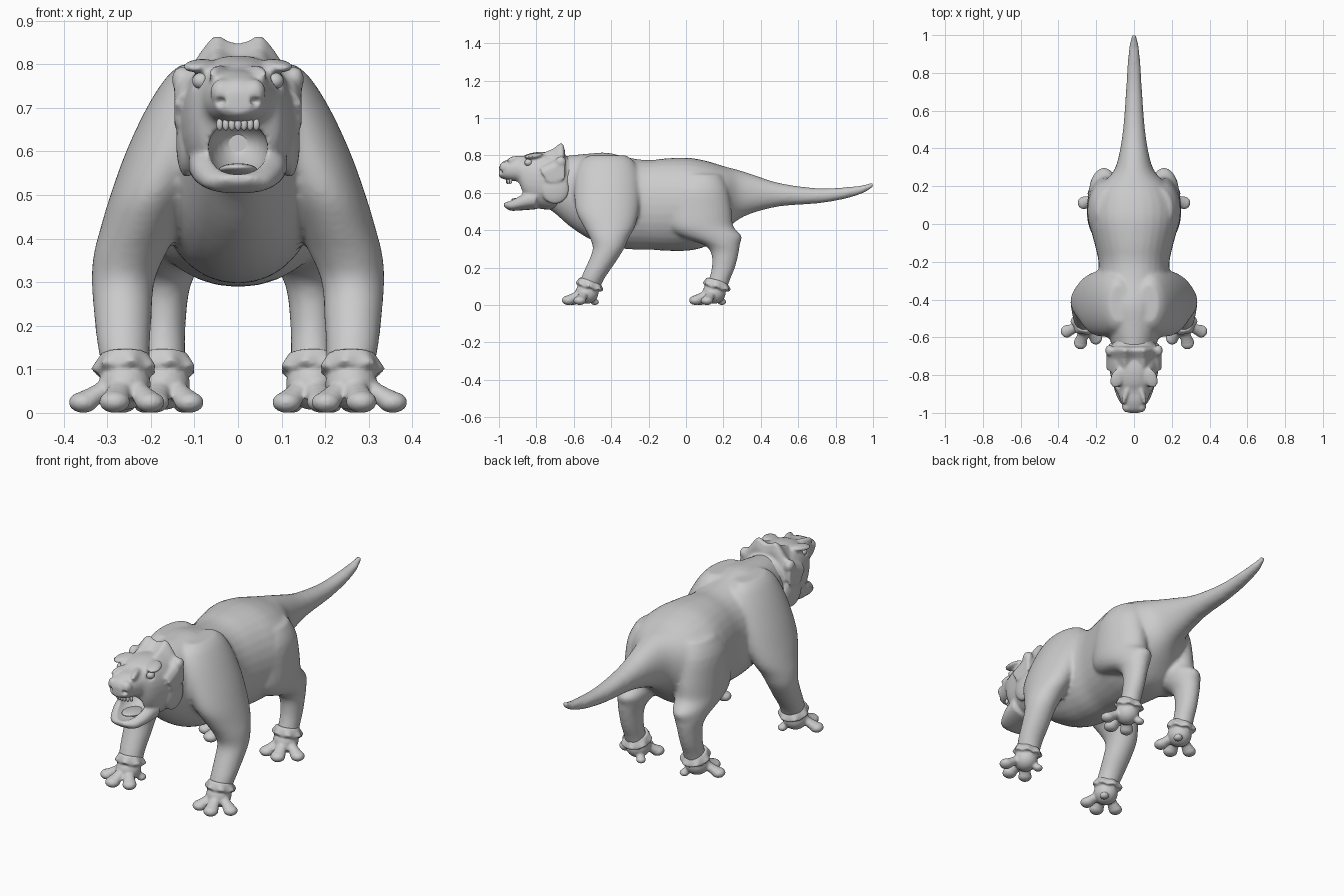
import bpy, bmesh, math
from mathutils import Matrix, Vector

if "Cube" in bpy.data.objects:
    bpy.data.objects.remove(bpy.data.objects["Cube"])


def resample(table, n):
    """Smooth Catmull-Rom subdivision of a table of section values."""
    out = []
    for i in range(len(table) - 1):
        p = [table[max(i - 1, 0)], table[i], table[i + 1], table[min(i + 2, len(table) - 1)]]
        for k in range(n):
            t = k / n
            out.append([0.5 * (2 * b + (c - a) * t + (2 * a - 5 * b + 4 * c - d) * t * t
                               + (3 * b - a - 3 * c + d) * t ** 3) for a, b, c, d in zip(*p)])
    return out + [list(table[-1])]


def loft(bm, rings):
    vs = [[bm.verts.new(p) for p in r] for r in rings]
    n = len(vs[0])
    for a, b in zip(vs, vs[1:]):
        for j in range(n):
            bm.faces.new((a[j], a[(j + 1) % n], b[(j + 1) % n], b[j]))
    bm.faces.new(vs[0][::-1])
    bm.faces.new(vs[-1])


def oval(n=32, e=2.0):
    """Unit superellipse."""
    pts = []
    for i in range(n):
        c, s = math.cos(2 * math.pi * i / n), math.sin(2 * math.pi * i / n)
        pts.append((math.copysign(abs(c) ** (2 / e), c), math.copysign(abs(s) ** (2 / e), s)))
    return pts


def loft_y(bm, table, e=2.0):
    """Sections along y: (y, half width, z bottom, z top)."""
    loft(bm, [[(w * c, y, (lo + hi) / 2 + (hi - lo) / 2 * s) for c, s in oval(e=e)]
              for y, w, lo, hi in resample(table, 3)])


def loft_z(bm, table, side):
    """Sections along z: (z, centre x, centre y, radius x, radius y)."""
    loft(bm, [[(side * (cx + rx * c), cy + ry * s, z) for c, s in oval()]
              for z, cx, cy, rx, ry in resample(table, 3)])


def ball(bm, loc, rad, rot=0.0, tilt=0.0):
    m = (Matrix.Translation(loc) @ Matrix.Rotation(rot, 4, 'Z') @ Matrix.Rotation(tilt, 4, 'X')
         @ Matrix.Diagonal((*rad, 1)))
    bmesh.ops.create_uvsphere(bm, u_segments=24, v_segments=14, radius=1, matrix=m)


def make(name, bm):
    bmesh.ops.recalc_face_normals(bm, faces=bm.faces)
    me = bpy.data.meshes.new(name)
    bm.to_mesh(me)
    bm.free()
    for p in me.polygons:
        p.use_smooth = True
    ob = bpy.data.objects.new(name, me)
    bpy.context.collection.objects.link(ob)
    return ob


def fuse(ob, voxel, smooth, cutter=None):
    """Weld overlapping parts into one skin, optionally carve, then relax."""
    def remesh():
        m = ob.modifiers.new("weld", 'REMESH')
        m.mode, m.voxel_size, m.use_smooth_shade = 'VOXEL', voxel, True
    remesh()
    if cutter:
        cutter.hide_render = True
        b = ob.modifiers.new("carve", 'BOOLEAN')
        b.operation, b.object = 'DIFFERENCE', cutter
        remesh()
    s = ob.modifiers.new("relax", 'SMOOTH')
    s.factor, s.iterations = 0.5, smooth
    dg = bpy.context.evaluated_depsgraph_get()
    me = bpy.data.meshes.new_from_object(ob.evaluated_get(dg))
    ob.modifiers.clear()
    ob.data = me
    for p in me.polygons:
        p.use_smooth = True
    if cutter:
        bpy.data.objects.remove(cutter)


# Body: neck, trunk and tail
bm = bmesh.new()
loft_y(bm, [(-.76, .07, .53, .74), (-.70, .10, .49, .785), (-.62, .125, .42, .80),
            (-.52, .16, .355, .81), (-.42, .185, .315, .815), (-.30, .19, .298, .787),
            (-.20, .188, .297, .775), (-.10, .21, .29, .785), (.02, .24, .292, .787),
            (.12, .232, .32, .768), (.20, .185, .39, .743), (.27, .115, .45, .725),
            (.35, .083, .49, .70), (.50, .058, .528, .652), (.70, .043, .543, .625),
            (.85, .034, .568, .63), (.95, .024, .60, .642), (1.0, .012, .63, .66)], 2.1)
for side in (-1, 1):
    # Front legs with heavy shoulders
    loft_z(bm, [(.80, .08, -.42, .05, .10), (.77, .09, -.42, .075, .14), (.70, .11, -.42, .10, .17),
                (.60, .15, -.42, .107, .178), (.50, .195, -.42, .098, .168),
                (.42, .227, -.41, .09, .138), (.36, .25, -.41, .082, .105),
                (.30, .264, -.415, .072, .083), (.22, .264, -.455, .066, .073),
                (.15, .262, -.495, .06, .064), (.10, .257, -.515, .054, .058),
                (.05, .26, -.53, .045, .05)], side)
    # Hind legs with thighs
    loft_z(bm, [(.70, .12, .08, .08, .11), (.62, .14, .07, .10, .155), (.50, .147, .07, .102, .175),
                (.42, .152, .078, .098, .175), (.37, .158, .13, .085, .168),
                (.325, .164, .188, .07, .10), (.28, .168, .208, .056, .074),
                (.20, .17, .20, .05, .062), (.14, .17, .18, .049, .057),
                (.10, .17, .167, .05, .056), (.05, .17, .15, .045, .05)], side)
body = make("body", bm)
fuse(body, .0105, 6)

# Feet: splayed blunt toes and a scalloped cuff around each ankle
bm = bmesh.new()
TOES = [(.355, -.568, .032), (.283, -.628, .034), (.202, -.605, .032), (.215, -.488, .022)]
for side in (-1, 1):
    for dx, dy in ((0, 0), (-.09, .68)):
        ax, ay = .26 + dx, -.53 + dy
        ball(bm, (side * ax, ay, .065), (.06, .062, .058))
        for tx, ty, r in TOES:
            tip, root = Vector((tx + dx, ty + dy, r * .75)), Vector((ax, ay, .085))
            for k in range(7):
                p = root.lerp(tip, k / 6)
                rr = r * (1.05 - .25 * math.sin(math.pi * k / 6))
                ball(bm, (side * p.x, p.y, max(p.z, rr * .72)), (rr, rr, rr * .72))
        rings = []
        for h, r, wave in ((.03, .054, 0), (.008, .066, .002), (-.008, .073, .005),
                           (-.016, .066, .004), (-.014, .045, 0)):
            ring = []
            for i in range(48):
                a = 2 * math.pi * i / 48
                q = r + wave * math.cos(7 * a)
                ring.append((side * (ax + q * math.cos(a)), ay + .015 + q * math.sin(a),
                             .105 + h - .25 * q * math.sin(a) + wave * math.cos(7 * a)))
            rings.append(ring)
        loft(bm, rings)
feet = make("feet", bm)
fuse(feet, .006, 2)

# Head: skull and open lower jaw
bm = bmesh.new()
loft_y(bm, [(-1.0, .03, .69, .735), (-.985, .052, .677, .762), (-.94, .07, .664, .782),
            (-.90, .084, .652, .788), (-.875, .10, .58, .795), (-.84, .115, .535, .81),
            (-.78, .128, .515, .82), (-.71, .136, .51, .815), (-.65, .12, .53, .80),
            (-.58, .09, .58, .77)], 2.3)
loft_y(bm, [(-.80, .115, .512, .63), (-.86, .108, .508, .61), (-.90, .096, .505, .585),
            (-.94, .077, .505, .562), (-.965, .05, .52, .55), (-.975, .03, .53, .545)], 2.4)
# Scalloped crest across the back of the skull
EDGE = [(0, .85), (.025, .856), (.052, .867), (.082, .835), (.105, .803), (.13, .792), (.146, .765)]
crest = [(-x, z) for x, z in EDGE[:0:-1]] + EDGE
loft(bm, [[(x, -.78, z - .06), (x, -.71, z - .03), (x, -.672, z), (x, -.658, z - .004),
           (x, -.647, z - .04), (x, -.645, z - .10), (x, -.74, z - .11)]
          for x, z in resample(crest, 3)])
for s in (-1, 1):
    # Brows, cheeks, nostril bumps, nose ridges
    ball(bm, (s * .088, -.815, .797), (.036, .055, .014), s * .35, .12)
    ball(bm, (s * .118, -.70, .62), (.024, .075, .08))
    ball(bm, (s * .036, -.968, .735), (.028, .03, .032))
    ball(bm, (s * .04, -.89, .775), (.017, .07, .024), s * .3)
    ball(bm, (s * .13, -.67, .765), (.022, .03, .03))
head = make("head", bm)

# Carving shapes: mouth cavity, nostrils, eye sockets
bm = bmesh.new()
ball(bm, (0, -.89, .607), (.069, .14, .062), 0, .12)
for s in (-1, 1):
    ball(bm, (s * .042, -.995, .715), (.015, .022, .010), s * .5)
    ball(bm, (s * .098, -.855, .763), (.024, .026, .02))
cutter = make("mouth_cutter", bm)
fuse(head, .0062, 3, cutter)

# Eyes
bm = bmesh.new()
for s in (-1, 1):
    ball(bm, (s * .084, -.842, .762), (.021, .021, .019))
make("eyes", bm)

# Tongue and upper teeth
bm = bmesh.new()
ball(bm, (0, -.86, .557), (.045, .075, .014), 0, -.1)
make("tongue", bm)
bm = bmesh.new()
for i in range(-3, 4):
    ball(bm, (i * .014, -.955 + .002 * i * i, .662), (.008, .008, .014))
make("teeth", bm)
